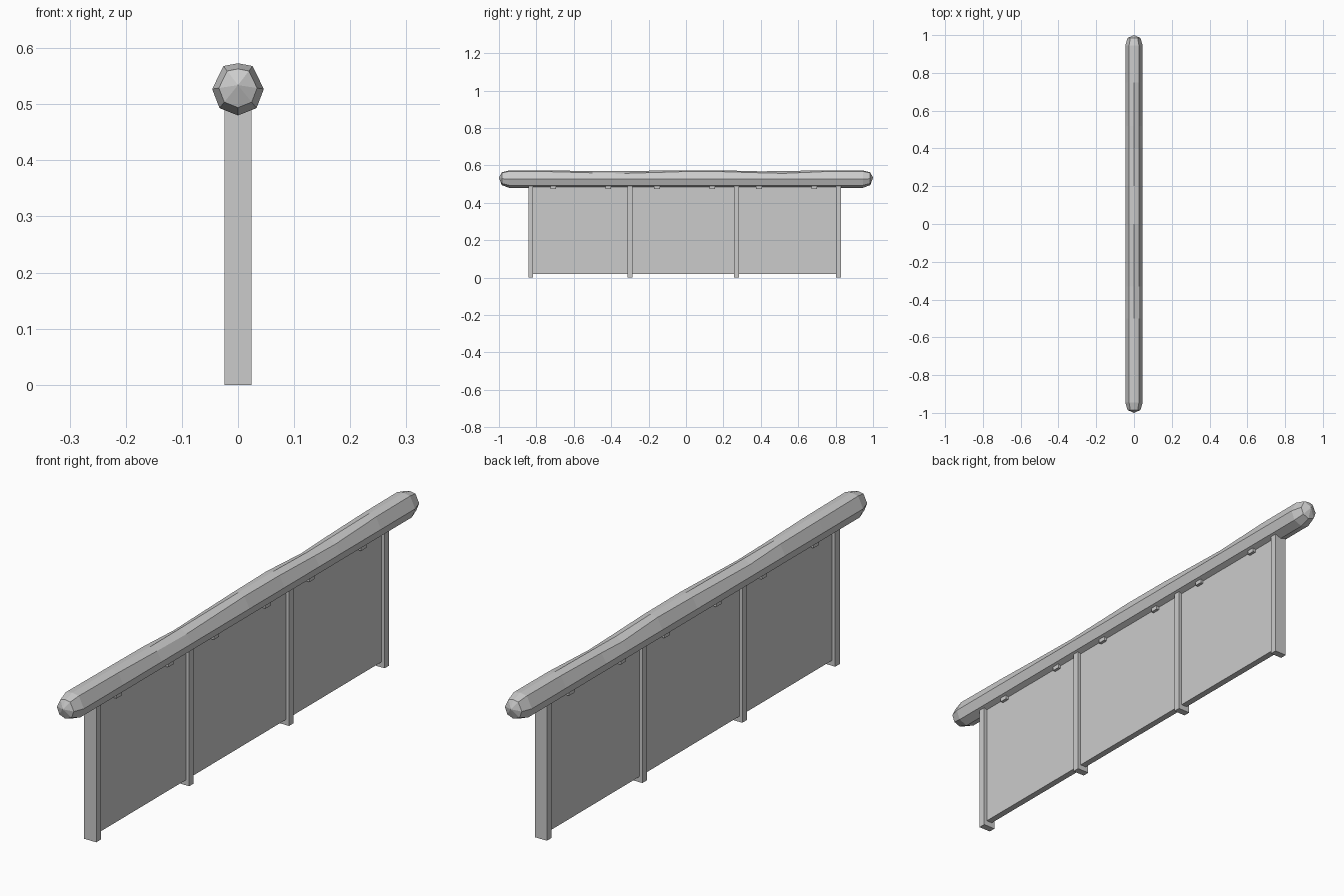
import bpy, bmesh
from mathutils import Vector

if "Cube" in bpy.data.objects:
    bpy.data.objects.remove(bpy.data.objects["Cube"])


def box(name, x, y, z):
    """Axis-aligned box from (min, max) pairs."""
    bm = bmesh.new()
    bmesh.ops.create_cube(bm, size=1)
    for v in bm.verts:
        v.co = Vector([(a + b) / 2 + c * (b - a) for c, (a, b) in zip(v.co, (x, y, z))])
    me = bpy.data.meshes.new(name)
    bm.to_mesh(me)
    bm.free()
    ob = bpy.data.objects.new(name, me)
    bpy.context.collection.objects.link(ob)
    return ob


# Posts
posts = [-0.83, -0.3, 0.27, 0.815]
for y in posts:
    box("post", (-0.024, 0.024), (y - 0.013, y + 0.013), (0, 0.51))

# Thin infill panels between neighbouring posts
for a, b in zip(posts, posts[1:]):
    box("panel", (-0.012, 0.012), (a + 0.013, b - 0.013), (0.02, 0.51))

# Small clips under the rail
for y in (-0.71, -0.415, -0.155, 0.14, 0.39, 0.685):
    box("clip", (-0.023, 0.023), (y - 0.015, y + 0.015), (0.474, 0.505))

# Handrail: worn octagonal log, section runs counter-clockwise from +x
section = [(0.046, 0.527), (0.026, 0.568), (0, 0.573), (-0.026, 0.568),
           (-0.046, 0.527), (-0.033, 0.493), (0, 0.480), (0.033, 0.493)]
# (y, scale, dip of +x shoulder, dip of ridge, dip of -x shoulder)
stations = [(-0.985, 0.74, 0, 0, 0), (-0.945, 1, 0, 0, 0),
            (-0.72, 1, 0.002, 0, 0.002), (-0.5, 1, 0.008, 0.004, 0.004),
            (-0.33, 1, 0.011, 0.003, 0.012), (0, 1, 0.001, 0, 0.004),
            (0.2, 1, 0.002, 0, 0.001), (0.4, 1, 0.008, 0.005, 0.012),
            (0.52, 1, 0.011, 0.003, 0.007), (0.75, 1, 0.001, 0, 0.001),
            (0.945, 1, 0, 0, 0), (0.985, 0.74, 0, 0, 0)]
bm = bmesh.new()
rings = []
for y, s, right, ridge, left in stations:
    dips = [0, right, ridge, left, 0, 0, 0, 0]
    rings.append([bm.verts.new((x * s, y, 0.534 + (z - d - 0.534) * s))
                  for (x, z), d in zip(section, dips)])
for r0, r1 in zip(rings, rings[1:]):
    for i in range(8):
        j = (i + 1) % 8
        bm.faces.new((r0[i], r1[i], r1[j], r0[j]))
# Shallow pointed ends
for ring, y in ((rings[0], -1), (rings[-1], 1)):
    tip = bm.verts.new((0, y, 0.534))
    for i in range(8):
        bm.faces.new((ring[i], ring[(i + 1) % 8], tip))
bmesh.ops.recalc_face_normals(bm, faces=bm.faces)
me = bpy.data.meshes.new("handrail")
bm.to_mesh(me)
bm.free()
bpy.context.collection.objects.link(bpy.data.objects.new("handrail", me))
